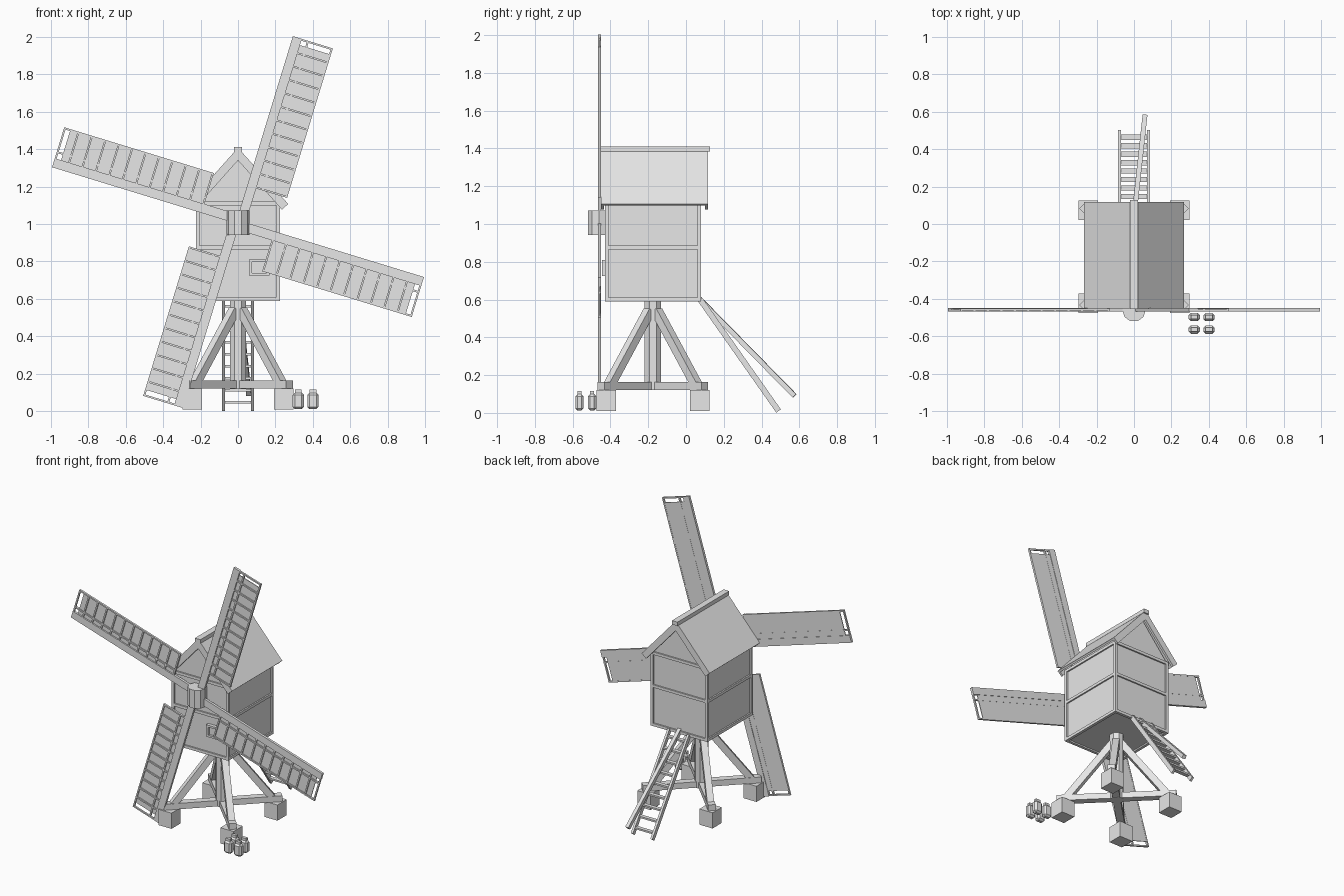
import bpy, bmesh, math
from mathutils import Matrix, Vector

cube = bpy.data.objects.get("Cube")
if cube:
    bpy.data.objects.remove(cube, do_unlink=True)

grey = bpy.data.materials.new("plain_grey")
grey.use_nodes = True
GREY = (0.8, 0.8, 0.8, 1)
grey.diffuse_color = GREY
grey.node_tree.nodes["Principled BSDF"].inputs["Base Color"].default_value = GREY


def finish(name, bm, matrix=Matrix()):
    bmesh.ops.recalc_face_normals(bm, faces=bm.faces)
    mesh = bpy.data.meshes.new(name)
    bm.to_mesh(mesh)
    bm.free()
    mesh.transform(matrix)
    mesh.materials.append(grey)
    obj = bpy.data.objects.new(name, mesh)
    bpy.context.collection.objects.link(obj)
    return obj


def box(name, x, y, z, matrix=Matrix()):
    """Box given by its (low, high) range on each axis."""
    bm = bmesh.new()
    bmesh.ops.create_cube(bm, size=1)
    for v in bm.verts:
        v.co = [sum(r) / 2 + c * (r[1] - r[0]) for r, c in zip((x, y, z), v.co)]
    return finish(name, bm, matrix)


def beam(name, a, b, width, depth):
    """Straight timber from a to b."""
    a, b = Vector(a), Vector(b)
    d = b - a
    m = Matrix.Translation(a) @ d.to_track_quat('Z', 'Y').to_matrix().to_4x4()
    w, h = width / 2, depth / 2
    return box(name, (-w, w), (-h, h), (0, d.length), m)


def prism(name, profile, y0, y1):
    """Front outline (x, z) extruded from y0 to y1."""
    bm = bmesh.new()
    face = bm.faces.new([bm.verts.new((x, y0, z)) for x, z in profile])
    out = bmesh.ops.extrude_face_region(bm, geom=[face])
    moved = [g for g in out["geom"] if isinstance(g, bmesh.types.BMVert)]
    bmesh.ops.translate(bm, verts=moved, vec=(0, y1 - y0, 0))
    return finish(name, bm)


def column(name, radius, z0, z1, x, y, sides):
    bm = bmesh.new()
    bmesh.ops.create_cone(bm, cap_ends=True, segments=sides, radius1=radius,
                          radius2=radius, depth=z1 - z0)
    turn = Matrix.Rotation(math.pi / sides, 4, 'Z')
    return finish(name, bm, Matrix.Translation((x, y, (z0 + z1) / 2)) @ turn)


MID = -0.175                # centre of the mill house in y
HALF_X, HALF_Y = 0.225, 0.255
FRONT, BACK = MID - HALF_Y, MID + HALF_Y
FLOOR, EAVE = 0.59, 1.12

# Mill house: one pentagon core with raised framing
IN = 0.01
prism("house_walls", [(-HALF_X + IN, FLOOR + IN), (HALF_X - IN, FLOOR + IN),
                      (HALF_X - IN, EAVE), (0, 1.375), (-HALF_X + IN, EAVE)],
      FRONT + IN, BACK - IN)
T = 0.02
for s in (-1, 1):
    xr = sorted((s * HALF_X, s * (HALF_X - T)))
    for y in (FRONT, BACK - T):
        box("corner_post", xr, (y, y + T), (FLOOR, EAVE))
    for z in (FLOOR, 0.865, EAVE - T):
        box("side_rail", xr, (FRONT, BACK), (z, z + T))
for y in (FRONT, BACK - T):
    for z in (FLOOR, 0.865, EAVE - T):
        box("end_rail", (-HALF_X, HALF_X), (y, y + T), (z, z + T))

# Roof slopes, verge boards and ridge
APEX, EDGE_X, EDGE_Z = 1.407, 0.268, 1.107


def slope(name, s, thick, y0, y1):
    n = Vector((EDGE_Z - APEX, -EDGE_X)).normalized() * thick
    low = (s * (EDGE_X + n.x), EDGE_Z + n.y)
    drop = thick * math.hypot(EDGE_X, APEX - EDGE_Z) / EDGE_X
    prism(name, [(0, APEX), (s * EDGE_X, EDGE_Z), low, (0, APEX - drop)], y0, y1)


for s in (-1, 1):
    slope("roof_slope", s, 0.014, -0.45, 0.117)
    slope("front_verge_board", s, 0.045, -0.45, -0.435)
    slope("back_verge_board", s, 0.045, 0.1, 0.117)
box("ridge_cap", (-0.022, 0.022), (-0.455, 0.127), (1.383, 1.41))

# Front window: frame and pane
WX, WZ = (0.062, 0.165), (0.725, 0.81)
box("window_pane", WX, (FRONT, FRONT + 0.02), WZ)
for x in (WX[0], WX[1] - 0.014):
    box("window_jamb", (x, x + 0.014), (-0.445, FRONT + 0.01), WZ)
for z in (WZ[0], WZ[1] - 0.014):
    box("window_rail", (WX[0] - 0.004, WX[1] + 0.004), (-0.445, FRONT + 0.01), (z, z + 0.014))

# Trestle: post, crossed beams, braces and footings
column("main_post", 0.047, 0.12, 0.62, 0, MID, 8)
for sx in (-1, 1):
    beam("cross_beam", (-sx * 0.275, MID - 0.275, 0.143),
         (sx * 0.275, MID + 0.275, 0.143), 0.05, 0.042)
    for sy in (-1, 1):
        beam("brace", (sx * 0.23, MID + sy * 0.23, 0.15),
             (sx * 0.02, MID + sy * 0.02, 0.54), 0.045, 0.045)
        cx, cy = sx * 0.245, MID + sy * 0.248
        box("footing", (cx - 0.052, cx + 0.052), (cy - 0.052, cy + 0.052), (0.01, 0.122))

# Ladder and tail pole behind the house
TOP, FOOT = Vector((0, 0.075, 0.6)), Vector((0, 0.49, 0.01))
for s in (-1, 1):
    side = Vector((s * 0.077, 0, 0))
    beam("ladder_rail", TOP + side, FOOT + side, 0.016, 0.03)
for i in range(9):
    p = FOOT.lerp(TOP, (i + 0.6) / 9.2)
    box("ladder_tread", (-0.075, 0.075), (p.y - 0.014, p.y + 0.014), (p.z - 0.006, p.z + 0.006))
beam("tail_pole", (0, 0.04, 0.635), (0.058, 0.575, 0.09), 0.026, 0.026)

# Hub and four lattice sails
column("hub", 0.062, 0.942, 1.072, 0, -0.46, 10)
box("windshaft", (-0.035, 0.035), (-0.46, FRONT + 0.02), (0.97, 1.04))
R0, R1, WIDE = 0.2, 1.035, 0.213
for k in range(4):
    m = Matrix.Translation((0, -0.458, 1.01)) @ Matrix.Rotation(math.radians(17 + 90 * k), 4, 'Y')
    box("sail_spar", (-0.01, 0.04), (-0.009, 0.009), (-0.02, R1), m)
    box("sail_sheet", (0.03, WIDE - 0.004), (0.001, 0.006), (R0, 1.0), m)
    for t in (0.07, WIDE - 0.01):
        box("sail_lath", (t, t + 0.01), (-0.007, 0.007), (R0, R1), m)
    bars = 12
    for i in range(bars):
        r = R0 + (R1 - R0 - 0.01) * i / (bars - 1)
        box("sail_bar", (0.03, WIDE), (-0.008, 0.004), (r, r + 0.01), m)

# Four small canisters on the ground
for cx in (0.322, 0.4):
    for cy in (-0.497, -0.564):
        can = box("canister", (cx - 0.03, cx + 0.03), (cy - 0.022, cy + 0.022), (0.012, 0.1))
        bev = can.modifiers.new("chamfer", 'BEVEL')
        bev.width, bev.segments = 0.012, 1
        box("canister_cap", (cx - 0.018, cx + 0.018), (cy - 0.011, cy + 0.011), (0.095, 0.116))
